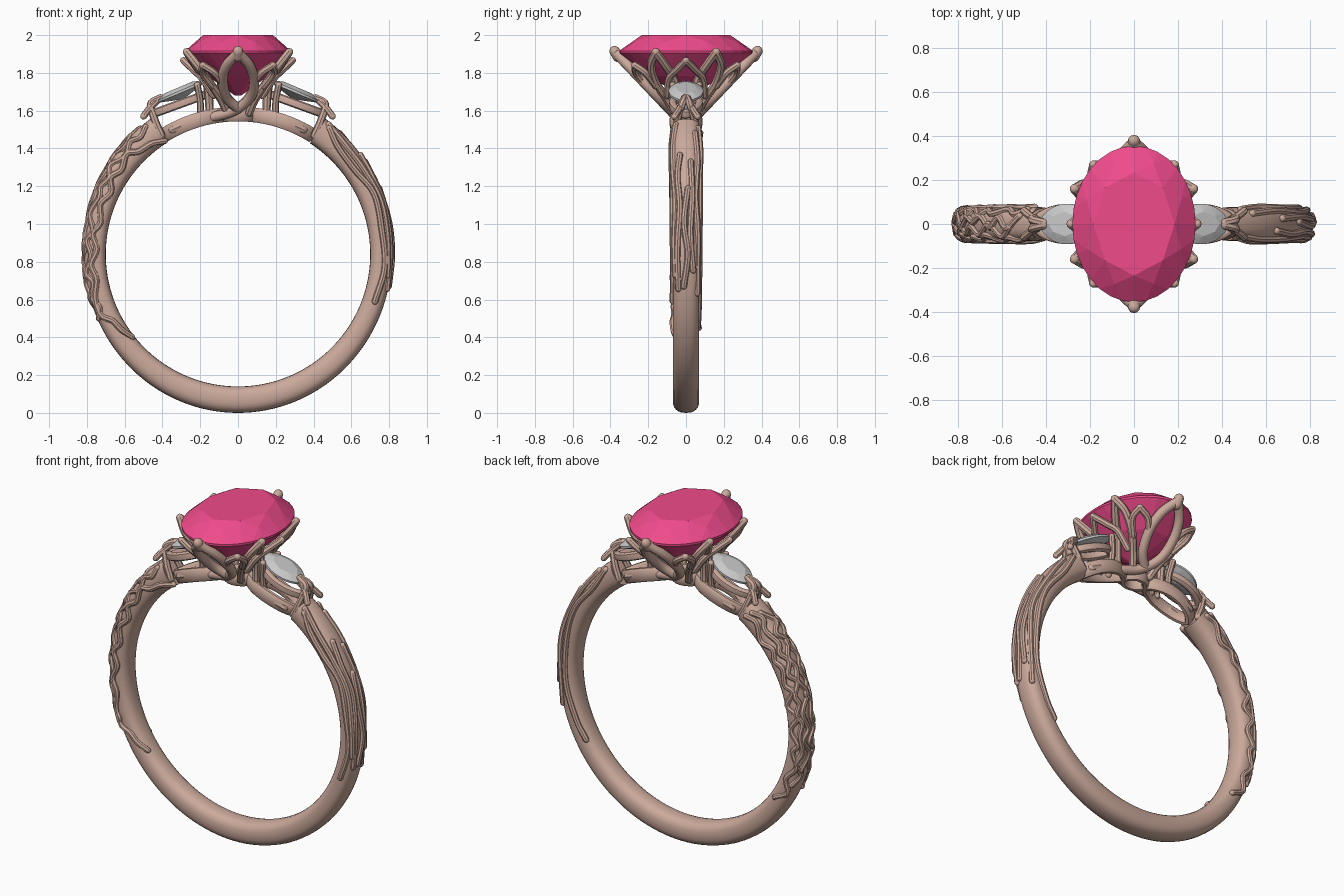
import bpy, bmesh, random
from math import sin, cos, pi, radians, copysign
from mathutils import Vector, Matrix

if "Cube" in bpy.data.objects:
    bpy.data.objects.remove(bpy.data.objects["Cube"])

random.seed(4)
CZ, RI = 0.84, 0.70          # finger hole centre height and radius


def material(name, rgb):
    m = bpy.data.materials.new(name)
    m.diffuse_color = (*rgb, 1)
    m.use_nodes = True
    m.node_tree.nodes["Principled BSDF"].inputs["Base Color"].default_value = m.diffuse_color
    return m


ROSE = material("rose_metal", (0.60, 0.40, 0.33))
PINK = material("pink_gem", (0.87, 0.07, 0.26))


def finish(name, bm, mat=None, smooth=True):
    bmesh.ops.recalc_face_normals(bm, faces=bm.faces[:])
    me = bpy.data.meshes.new(name)
    bm.to_mesh(me)
    bm.free()
    ob = bpy.data.objects.new(name, me)
    bpy.context.collection.objects.link(ob)
    if mat:
        me.materials.append(mat)
    if smooth:
        bpy.ops.object.select_all(action='DESELECT')
        ob.select_set(True)
        bpy.context.view_layer.objects.active = ob
        bpy.ops.object.shade_smooth_by_angle(angle=radians(40))
    return ob


def skin(bm, rows, closed=False):
    """Join rings of points into a tube, capped unless closed."""
    vs = [[bm.verts.new(p) for p in row] for row in rows]
    n = len(vs[0])
    for i in range(len(vs) if closed else len(vs) - 1):
        a, b = vs[i], vs[(i + 1) % len(vs)]
        for j in range(n):
            bm.faces.new((a[j], a[(j + 1) % n], b[(j + 1) % n], b[j]))
    if not closed:
        bm.faces.new(vs[0])
        bm.faces.new(vs[-1])


def strand(bm, pts, r, sides=8, steps=6):
    """Round wire with domed ends through the given points."""
    p = [Vector(q) for q in pts]
    p = [2 * p[0] - p[1]] + p + [2 * p[-1] - p[-2]]
    path = []
    for i in range(1, len(p) - 2):
        a, b, c, d = p[i - 1:i + 3]
        for k in range(steps):
            t = k / steps
            path.append(0.5 * (2 * b + (c - a) * t + (2 * a - 5 * b + 4 * c - d) * t * t
                               + (3 * b - a - 3 * c + d) * t ** 3))
    path.append(p[-2])
    tan = [(path[min(i + 1, len(path) - 1)] - path[max(i - 1, 0)]).normalized() for i in range(len(path))]
    dome = [(0.98, 0.25), (0.75, 0.65), (0.4, 0.9)]
    ring = [(path[0] - tan[0] * r * o, tan[0], r * (1.25 - o) if o > .9 else r * s) for o, s in dome]
    ring = [(path[0] - tan[0] * r * o, tan[0], r * s) for o, s in dome]
    ring += [(q, t, r) for q, t in zip(path, tan)]
    ring += [(path[-1] + tan[-1] * r * o, tan[-1], r * s) for o, s in reversed(dome)]
    nrm, rows = tan[0].orthogonal(), []
    for q, t, rad in ring:
        nrm = (nrm - t * nrm.dot(t)).normalized()
        side = t.cross(nrm)
        rows.append([q + rad * (nrm * cos(2 * pi * j / sides) + side * sin(2 * pi * j / sides))
                     for j in range(sides)])
    skin(bm, rows)


def spow(v, e):
    return copysign(abs(v) ** e, v)


def band_point(a, f):
    """Point on the band: a = degrees round the ring, f = degrees round the section (0 outermost)."""
    a, f = radians(a), radians(f)
    s = sin(a)
    t = 0.115 + 0.025 * min(s, 0) ** 2 + 0.055 * max(s, 0) ** 2
    w = 0.070 + 0.008 * max(s, 0)
    r = RI + t / 2 + t / 2 * spow(cos(f), 0.8)
    return Vector((r * cos(a), w * spow(sin(f), 0.8), CZ + r * s))


# band, open at the top
bm = bmesh.new()
skin(bm, [[band_point(123 + 294 * i / 110, 360 * j / 24) for j in range(24)] for i in range(111)])
finish("band", bm, ROSE)

# smooth vines on the right shoulder (front and back)
bm = bmesh.new()
vines = [[(54, -55), (47, -88), (36, -92), (24, -70), (10, -80), (-5, -72), (-19, -85)],
         [(55, -40), (45, -62), (33, -60), (20, -45), (5, -55), (-8, -48)],
         [(39, -20), (30, -32), (18, -22), (2, -35), (-13, -30)],
         [(25, 5), (12, -5), (0, 5), (-12, -6)],
         [(54, 55), (44, 85), (30, 75), (15, 88), (-5, 95), (-22, 110), (-32, 120)],
         [(50, 35), (38, 50), (22, 40), (8, 58), (-15, 55)],
         [(36, 15), (22, 22), (8, 15), (-6, 28)]]
for v in vines:
    strand(bm, [band_point(*q) for q in v], 0.017)
finish("smooth_vines", bm, ROSE)

# gnarled, twig-like vines on the left shoulder
bm = bmesh.new()
strand(bm, [band_point(*q) for q in [(123, -140), (128, -110), (134, -98), (138, -75), (144, -92), (149, -75),
       (154, -100), (160, -80), (167, -98), (172, -75), (178, -96), (184, -72), (190, -88), (197, -62),
       (204, -60), (208, -95), (213, -110), (218, -140)]], 0.017)
for base, lo, hi in [(-55, 126, 206), (-22, 132, 196), (12, 128, 200), (45, 126, 204), (80, 125, 212)]:
    a, pts, k = lo, [], 0
    while a < hi:
        pts.append(band_point(a, base + (-1) ** k * random.uniform(5, 24)))
        a += random.uniform(3.5, 7)
        k += 1
    strand(bm, pts, 0.016)
finish("gnarled_vines", bm, ROSE)


def frame(bm, place, length, width, thick, height, n=40):
    """Pointed-oval loop; place(u, v, h) puts it in space."""
    def outline(t):
        return Vector((length * cos(t), width * spow(sin(t), 1.35)))
    rows = []
    for i in range(n):
        t = 2 * pi * (i + 0.5) / n
        d = (outline(t + 0.05) - outline(t - 0.05)).normalized()
        o = outline(t)
        row = []
        for j in range(10):
            c, h = thick * spow(cos(2 * pi * j / 10), 0.7), height * spow(sin(2 * pi * j / 10), 0.7)
            row.append(place(o.x + d.y * c, o.y - d.x * c, h))
        rows.append(row)
    skin(bm, rows, closed=True)


def arc_place(deg):
    def place(u, v, h):
        a = radians(deg) + u / 0.745
        return Vector(((0.742 + h) * cos(a), v, CZ + (0.742 + h) * sin(a)))
    return place


def tilt(sx, x, z, deg):
    c, s = cos(radians(deg)), sin(radians(deg))
    return lambda u, v, h: Vector((sx * (x + u * c + h * s), v, z - u * s + h * c))


# bridge of open loops under the head
bm = bmesh.new()
for deg, length, width in [(109, 0.165, 0.068), (71, 0.165, 0.068), (90, 0.075, 0.052)]:
    frame(bm, arc_place(deg), length, width, 0.02, 0.04)
finish("bridge_loops", bm, ROSE)


def gem(name, shape, table, crown, depth, place, mat=None, n=16):
    """Faceted stone as the hull of table, girdle and pavilion rings."""
    bm = bmesh.new()
    levels = [(table, crown, 8, 0), (0.5 + table / 2, crown * 0.6, 8, 0.5), (1, 0.006, 2 * n, 0),
              (1, -0.006, 2 * n, 0), (0.62, -depth * 0.55, 8, 0.5), (0.06, -depth, 8, 0)]
    for s, z, k, off in levels:
        for i in range(k):
            x, y = shape(2 * pi * (i + off) / k)
            bm.verts.new(place(x * s, y * s, z))
    bmesh.ops.convex_hull(bm, input=bm.verts[:])
    bmesh.ops.dissolve_limit(bm, angle_limit=radians(2), verts=bm.verts[:], edges=bm.edges[:])
    return finish(name, bm, mat, smooth=False)


# stones
gem("center_stone", lambda t: (0.28 * cos(t), 0.355 * sin(t)), 0.66, 0.09, 0.23,
    lambda x, y, z: Vector((x, y, 1.91 + z)), PINK)
for sx, side in ((-1, "left"), (1, "right")):
    gem(side + "_side_stone", lambda t: (0.135 * cos(t), 0.092 * spow(sin(t), 1.3)), 0.6, 0.025, 0.04,
        tilt(sx, 0.305, 1.70, 23))

# side stone settings: rail, posts and V claws
bm = bmesh.new()
for sx in (-1, 1):
    frame(bm, tilt(sx, 0.315, 1.633, 20), 0.145, 0.07, 0.02, 0.024)
    for sy in (-1, 1):
        def m(*pts):
            return [(sx * x, sy * y, z) for x, y, z in pts]
        strand(bm, m((0.405, 0.055, 1.47), (0.44, 0.045, 1.55), (0.462, 0.02, 1.635), (0.41, 0.005, 1.668)), 0.02)
        strand(bm, m((0.50, 0.06, 1.57), (0.47, 0.035, 1.61), (0.425, 0.01, 1.655)), 0.018)
        strand(bm, m((0.20, 0.045, 1.57), (0.20, 0.055, 1.65), (0.215, 0.07, 1.735)), 0.018)
        strand(bm, m((0.30, 0.06, 1.52), (0.345, 0.05, 1.50)), 0.024)
finish("side_stone_settings", bm, ROSE)

# large petal claws, front and back (turned half round)
bm = bmesh.new()
for s in (-1, 1):
    for pts in ([(0, 1.905), (-0.06, 1.84), (-0.082, 1.76), (-0.06, 1.67), (0.0, 1.61)],
                [(0, 1.905), (0.06, 1.84), (0.085, 1.76), (0.065, 1.67), (-0.02, 1.60), (-0.14, 1.565)]):
        strand(bm, [(-s * x, s * (0.08 + (z - 1.6) * 0.95), z) for x, z in pts], 0.027, sides=10)
    strand(bm, [(0, s * 0.36, 1.885), (0, s * 0.378, 1.915)], 0.028, sides=10)
finish("large_petal_claws", bm, ROSE)

# lotus basket: small petals and claws on both sides
bm = bmesh.new()
for sx in (-1, 1):
    for sy in (-1, 1):
        def m(*pts):
            return [(sx * x, sy * y, z) for x, y, z in pts]
        # corner claw and its two feet
        strand(bm, m((0.27, 0.16, 1.91), (0.225, 0.11, 1.84), (0.175, 0.065, 1.77), (0.155, 0.045, 1.68),
                     (0.15, 0.04, 1.57)), 0.022)
        strand(bm, m((0.27, 0.16, 1.91), (0.215, 0.185, 1.84), (0.15, 0.16, 1.75), (0.09, 0.10, 1.66),
                     (0.06, 0.06, 1.59)), 0.022)
        # middle petal
        strand(bm, m((0.288, 0, 1.865), (0.235, 0.05, 1.815), (0.19, 0.09, 1.77), (0.13, 0.10, 1.68)), 0.019)
        # outer petal towards the large claw
        strand(bm, m((0.185, 0.27, 1.84), (0.19, 0.215, 1.80), (0.14, 0.16, 1.73)), 0.019)
        strand(bm, m((0.185, 0.27, 1.84), (0.125, 0.265, 1.80), (0.08, 0.22, 1.74)), 0.019)
finish("lotus_basket", bm, ROSE)
